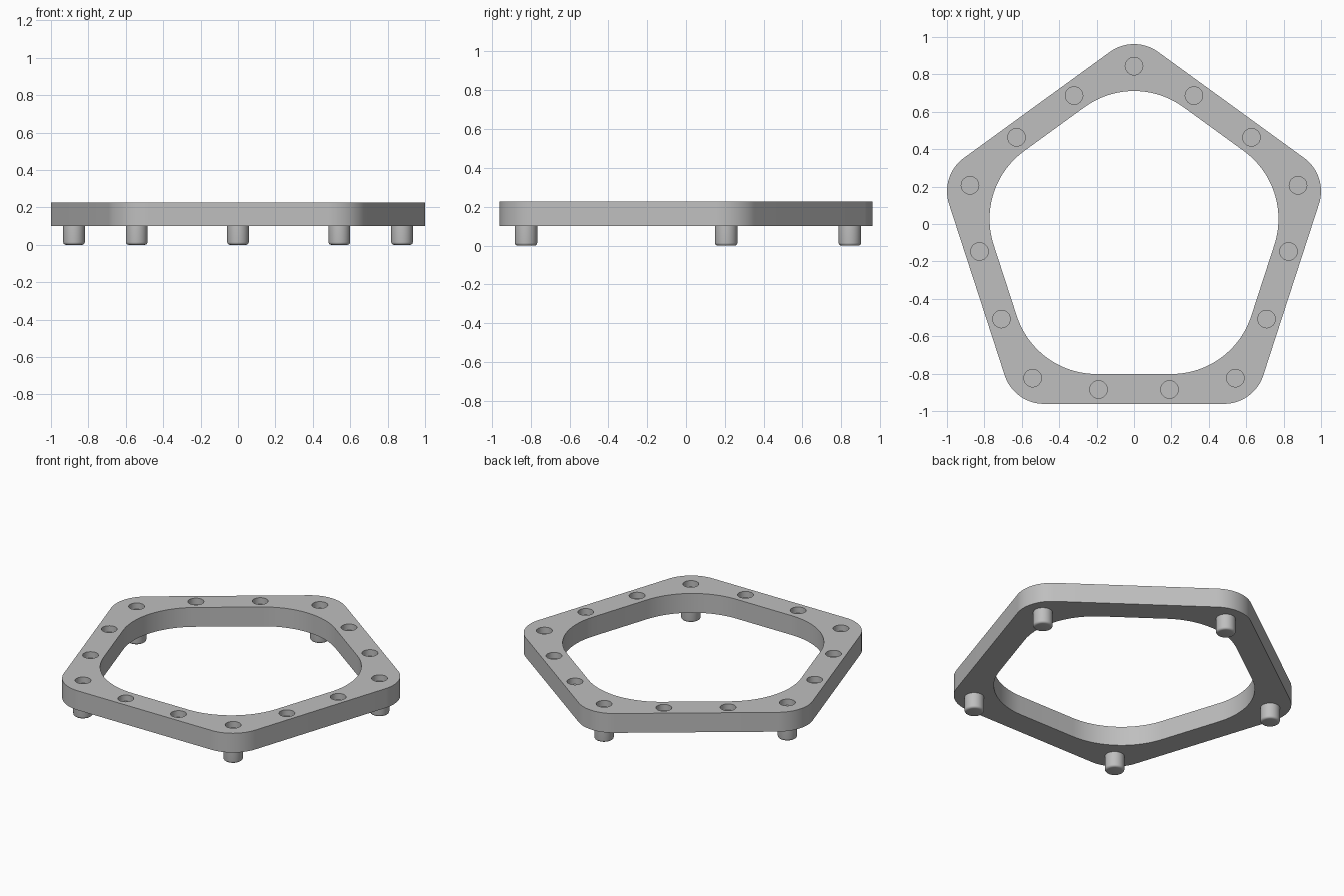
import bpy, bmesh
from math import cos, sin, pi, radians

if "Cube" in bpy.data.objects:
    bpy.data.objects.remove(bpy.data.objects["Cube"])

CENTRE_Y = -0.078
BASE, TOP = 0.10, 0.226
PEG_RADIUS, HOLE_RADIUS, HOLE_DEPTH = 0.058, 0.047, 0.04
CORNERS = [radians(90 + 72 * k) for k in range(5)]

grey = bpy.data.materials.new("light_grey")
grey.use_nodes = True
colour = (0.52, 0.52, 0.52, 1)
grey.diffuse_color = colour
grey.node_tree.nodes["Principled BSDF"].inputs["Base Color"].default_value = colour


def make_object(name, bm):
    bmesh.ops.recalc_face_normals(bm, faces=bm.faces[:])
    mesh = bpy.data.meshes.new(name)
    bm.to_mesh(mesh)
    bm.free()
    mesh.materials.append(grey)
    obj = bpy.data.objects.new(name, mesh)
    bpy.context.collection.objects.link(obj)
    return obj


def smooth(obj):
    bpy.ops.object.select_all(action='DESELECT')
    obj.select_set(True)
    bpy.context.view_layer.objects.active = obj
    bpy.ops.object.shade_smooth_by_angle(angle=radians(30))


def rounded_pentagon(distance, radius, steps=20):
    """Outline made of five corner arcs joined by straight sides."""
    points = []
    for corner in CORNERS:
        for i in range(steps + 1):
            a = corner + radians(72) * (i / steps - 0.5)
            points.append((distance * cos(corner) + radius * cos(a),
                           CENTRE_Y + distance * sin(corner) + radius * sin(a)))
    return points


def lathe(bm, x, y, profile, segments=32):
    """Closed round solid from (radius, height) rings."""
    rings = [[bm.verts.new((x + r * cos(2 * pi * i / segments),
                            y + r * sin(2 * pi * i / segments), z))
              for i in range(segments)] for r, z in profile]
    for low, high in zip(rings, rings[1:]):
        for i in range(segments):
            j = (i + 1) % segments
            bm.faces.new((low[i], low[j], high[j], high[i]))
    bm.faces.new(rings[0][::-1])
    bm.faces.new(rings[-1])


# Pentagonal frame: outer and inner outlines bridged on all four sides
outer = rounded_pentagon(0.82, 0.22)
inner = rounded_pentagon(0.34, 0.449)
bm = bmesh.new()
loops = [[bm.verts.new((x, y, z)) for x, y in outline]
         for outline, z in ((outer, BASE), (outer, TOP), (inner, TOP), (inner, BASE))]
for k in range(4):
    a, b = loops[k], loops[(k + 1) % 4]
    for i in range(len(a)):
        j = (i + 1) % len(a)
        bm.faces.new((a[i], a[j], b[j], b[i]))
frame = make_object("pentagon_frame", bm)

# Socket positions: one at each corner, two along each side
corner_spots = [(0.922 * cos(a), CENTRE_Y + 0.922 * sin(a)) for a in CORNERS]
side_spots = []
for corner in CORNERS:
    a = corner + radians(36)
    for t in (-0.19, 0.19):
        side_spots.append((0.807 * cos(a) - t * sin(a),
                           CENTRE_Y + 0.807 * sin(a) + t * cos(a)))

# Blind round sockets cut into the top
bm = bmesh.new()
for x, y in corner_spots + side_spots:
    lathe(bm, x, y, [(HOLE_RADIUS, TOP - HOLE_DEPTH), (HOLE_RADIUS, TOP + 0.05)])
cutter = make_object("socket_cutter", bm)
cutter.hide_render = True
cut = frame.modifiers.new("sockets", 'BOOLEAN')
cut.operation = 'DIFFERENCE'
cut.solver = 'EXACT'
cut.object = cutter
bpy.context.view_layer.objects.active = frame
frame.select_set(True)
bpy.ops.object.modifier_apply(modifier=cut.name)
bpy.data.objects.remove(cutter)
smooth(frame)

# Pegs under the corners, with rounded lower rims
rim = 0.014
profile = [(PEG_RADIUS - rim + rim * sin(t * pi / 8), rim - rim * cos(t * pi / 8))
           for t in range(5)] + [(PEG_RADIUS, BASE + 0.005)]
for n, (x, y) in enumerate(corner_spots, 1):
    bm = bmesh.new()
    lathe(bm, x, y, profile)
    smooth(make_object(f"corner_peg_{n}", bm))
